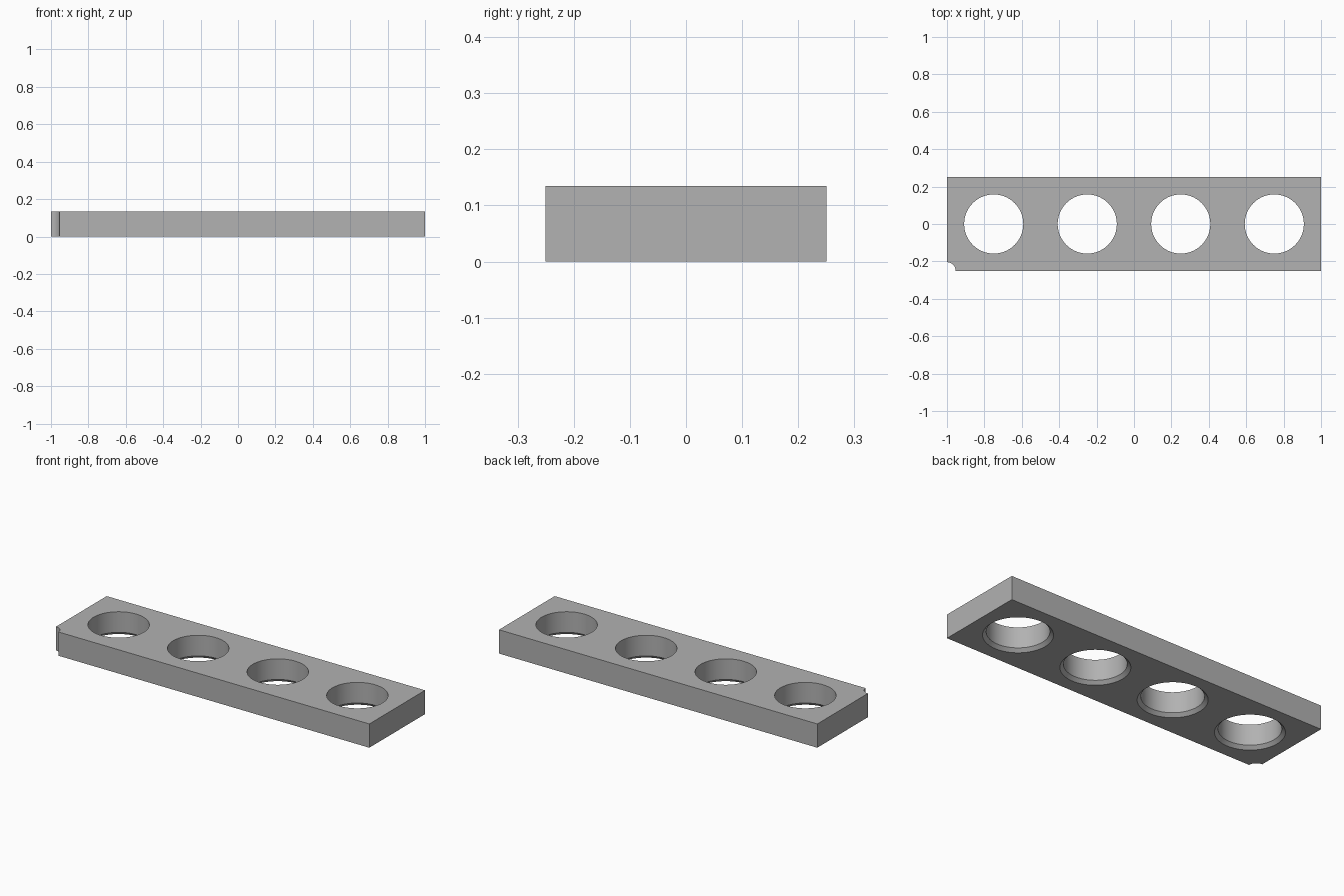
import bpy
import bmesh
import math
from mathutils import Matrix

cube = bpy.data.objects.get("Cube")
if cube:
    bpy.data.objects.remove(cube, do_unlink=True)

LENGTH, WIDTH, HEIGHT = 2.0, 0.5, 0.135
HOLE_R, CHAMFER, NOTCH_R = 0.158, 0.018, 0.046

grey = bpy.data.materials.new("plain grey")
grey.use_nodes = True
colour = (0.445, 0.445, 0.445, 1)
grey.diffuse_color = colour
grey.node_tree.nodes["Principled BSDF"].inputs["Base Color"].default_value = colour


def make_object(name, bm):
    mesh = bpy.data.meshes.new(name)
    bm.to_mesh(mesh)
    bm.free()
    mesh.materials.append(grey)
    obj = bpy.data.objects.new(name, mesh)
    bpy.context.collection.objects.link(obj)
    return obj


def add_cone(bm, x, y, z0, z1, r0, r1):
    bmesh.ops.create_cone(bm, cap_ends=True, segments=96, radius1=r0, radius2=r1,
                          depth=z1 - z0, matrix=Matrix.Translation((x, y, (z0 + z1) / 2)))


def cut(target, name, x, y, z0, z1, r0, r1):
    bm = bmesh.new()
    add_cone(bm, x, y, z0, z1, r0, r1)
    cutter = make_object(name, bm)
    cutter.hide_render = True
    mod = target.modifiers.new(name, 'BOOLEAN')
    mod.operation = 'DIFFERENCE'
    mod.solver = 'EXACT'
    mod.object = cutter
    bpy.context.view_layer.objects.active = target
    bpy.ops.object.modifier_apply(modifier=mod.name)
    bpy.data.objects.remove(cutter, do_unlink=True)


# Rectangular bar
bm = bmesh.new()
bmesh.ops.create_cube(bm, size=1, matrix=Matrix.Translation((0, 0, HEIGHT / 2))
                      @ Matrix.Diagonal((LENGTH, WIDTH, HEIGHT, 1)))
bar = make_object("drilled_bar", bm)

# Four through holes, each with a bevelled rim underneath
for i in range(4):
    x = (i - 1.5) * LENGTH / 4
    cut(bar, "hole_cutter", x, 0, -0.1, HEIGHT + 0.1, HOLE_R, HOLE_R)
    cut(bar, "rim_cutter", x, 0, -CHAMFER, CHAMFER, HOLE_R + 2 * CHAMFER, HOLE_R)

# Round notch in the front right corner
cut(bar, "notch_cutter", -LENGTH / 2, -WIDTH / 2, -0.1, HEIGHT + 0.1, NOTCH_R, NOTCH_R)

# Smooth hole walls, crisp edges
bpy.ops.object.select_all(action='DESELECT')
bar.select_set(True)
bpy.context.view_layer.objects.active = bar
bpy.ops.object.shade_smooth_by_angle(angle=math.radians(30))
